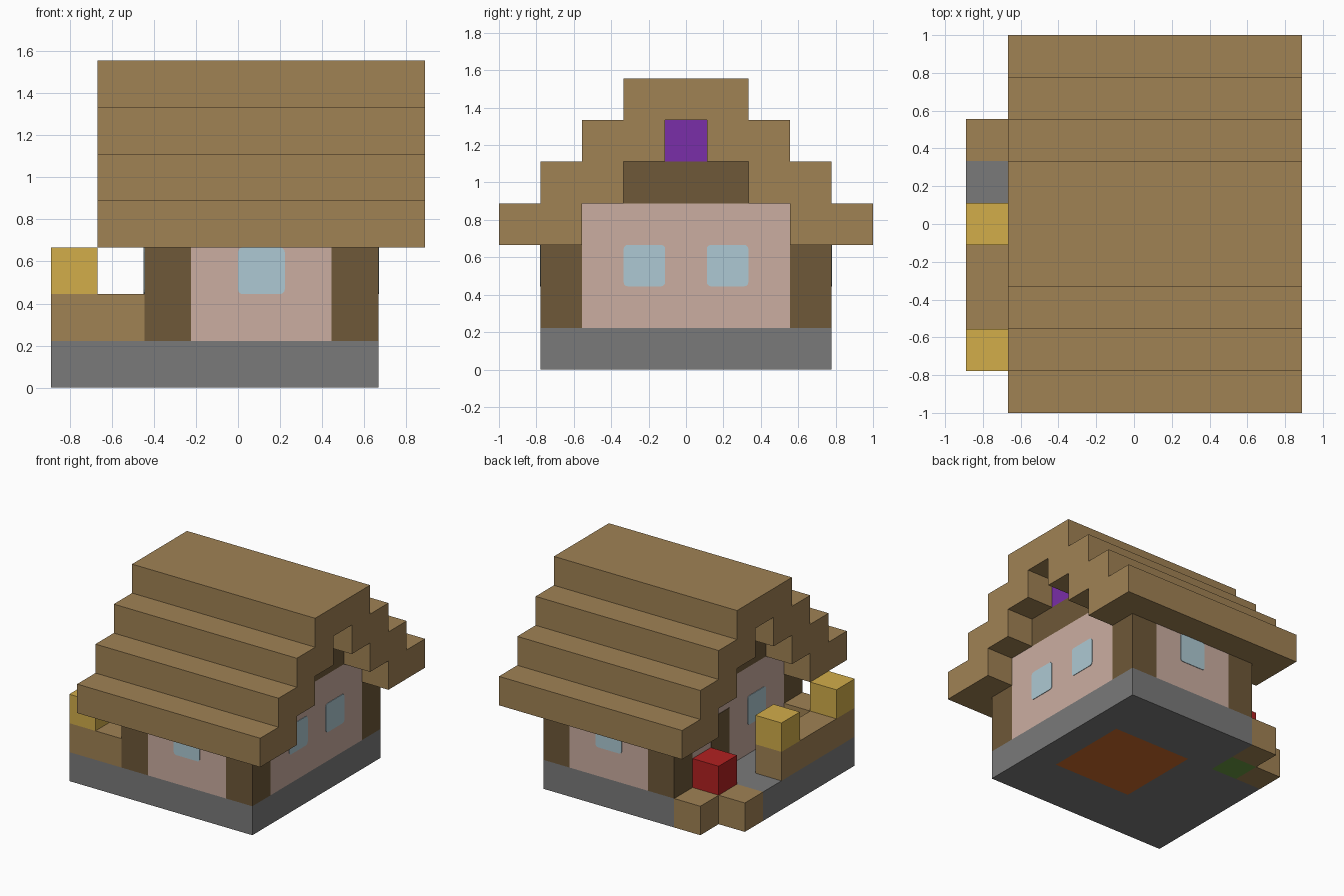
import bpy
import bmesh
from mathutils import Vector

cube = bpy.data.objects.get("Cube")
if cube:
    bpy.data.objects.remove(cube, do_unlink=True)

# One block edge; block coordinates are counted from the grid corner
UNIT = 2 / 9
CENTRE = Vector((4, 4.5, 0))
PLATE = 0.004 / UNIT


def make_material(name, red, green, blue):
    def linear(value):
        value /= 255
        return value / 12.92 if value < 0.04 else ((value + 0.055) / 1.055) ** 2.4
    colour = (linear(red), linear(green), linear(blue), 1)
    material = bpy.data.materials.new(name)
    material.diffuse_color = colour
    material.use_nodes = True
    shader = material.node_tree.nodes["Principled BSDF"]
    shader.inputs["Base Color"].default_value = colour
    shader.inputs["Roughness"].default_value = 0.9
    return material


planks = make_material("plank brown", 160, 130, 84)
log = make_material("dark log brown", 110, 88, 56)
stone = make_material("stone grey", 122, 122, 122)
plaster = make_material("pink plaster", 203, 174, 161)
glass = make_material("pale blue glass", 174, 201, 211)
gold = make_material("gold", 210, 173, 74)
purple = make_material("purple", 122, 46, 168)
red = make_material("red", 178, 33, 33)
orange = make_material("orange brown", 205, 108, 42)
green = make_material("grass green", 108, 154, 66)


def finish(name, bm, material):
    for vert in bm.verts:
        vert.co = (vert.co - CENTRE) * UNIT
    bmesh.ops.recalc_face_normals(bm, faces=bm.faces)
    mesh = bpy.data.meshes.new(name)
    bm.to_mesh(mesh)
    bm.free()
    mesh.materials.append(material)
    obj = bpy.data.objects.new(name, mesh)
    bpy.context.collection.objects.link(obj)
    return obj


def blocks(name, material, *boxes):
    """Join boxes given as (corner, size) in block units."""
    bm = bmesh.new()
    for corner, size in boxes:
        made = bmesh.ops.create_cube(bm, size=1)["verts"]
        for vert in made:
            vert.co = Vector([c + s * (v + 0.5) for c, s, v in zip(corner, size, vert.co)])
    return finish(name, bm, material)


def window(name, corner, axis):
    """Thin pane with rounded corners; axis is the facing direction."""
    size = [1, 1, 1]
    size[axis] = PLATE
    bm = bmesh.new()
    bmesh.ops.create_cube(bm, size=1)
    short = [e for e in bm.edges
             if abs(e.verts[0].co[axis] - e.verts[1].co[axis]) > 0.5]
    for vert in bm.verts:
        vert.co = Vector([c + s * (v + 0.5) for c, s, v in zip(corner, size, vert.co)])
    bmesh.ops.bevel(bm, geom=short, offset=0.1, segments=3, profile=0.5, affect="EDGES")
    finish(name, bm, glass)


# Stone base around the floor, with the porch paving
blocks("stone_base", stone,
       ((2, 1, 0), (5, 2, 1)), ((2, 6, 0), (5, 2, 1)),
       ((2, 3, 0), (1, 3, 1)), ((6, 3, 0), (1, 3, 1)))
blocks("porch_paving", stone, ((0, 1, 0), (2, 5, 1)))
blocks("house_floor", orange, ((3, 3, 0), (3, 3, 1)))

# Corner posts
blocks("corner_posts", log,
       *[((x, y, 1), (1, 1, 2)) for x in (2, 6) for y in (1, 7)])

# Front and back walls with one window each
for side, y, pane_y in (("front", 1, 1 - PLATE), ("back", 7, 8)):
    blocks(side + "_wall", plaster, ((3, y, 1), (3, 1, 2)))
    window(side + "_window", (4, pane_y, 2), 1)

# Gable walls with beam and purple block
for side, x in (("right", 2), ("left", 6)):
    blocks(side + "_gable_wall", plaster, ((x, 2, 1), (1, 5, 3)))
    blocks(side + "_gable_beam", log, ((x, 3, 4), (1, 3, 1)))
    blocks(side + "_gable_ornament", purple, ((x, 4, 5), (1, 1, 1)))
for y in (3, 5):
    window("left_gable_window", (7, y, 2), 0)
window("right_gable_window", (2 - PLATE, 3, 2), 0)
blocks("door", log, ((2 - PLATE, 5, 1), (PLATE, 1, 2)))

# Stepped roof: half profile of stairs, mirrored and extruded
half = []
for step in range(4):
    half += [(1.5 + step, 7 - step), (1.5 + step, 6 - step)]
for step in range(3):
    half += [(2.5 - step, 3 + step), (2.5 - step, 4 + step)]
profile = half + [(-y, z) for y, z in reversed(half)]
bm = bmesh.new()
end = bm.faces.new([bm.verts.new((1, y + 4.5, z)) for y, z in profile])
made = bmesh.ops.extrude_face_region(bm, geom=[end], use_keep_orig=True)["geom"]
bmesh.ops.translate(bm, vec=(7, 0, 0),
                    verts=[g for g in made if isinstance(g, bmesh.types.BMVert)])
finish("stepped_roof", bm, planks)

# Porch fence with gold lamps
blocks("porch_fence", planks, ((0, 1, 1), (1, 4, 1)), ((1, 1, 1), (1, 1, 1)))
blocks("fence_lamps", gold, *[((0, y, 2), (1, 1, 1)) for y in (1, 4)])

# Flower bed in the back corner
blocks("flower_bed_edge", planks, ((0, 6, 0), (1, 1, 1)), ((1, 7, 0), (1, 1, 1)))
blocks("flower_bed_grass", green, ((1, 6, 0), (1, 1, 1)))
blocks("flower", red, ((1, 6, 1), (1, 1, 1)))
